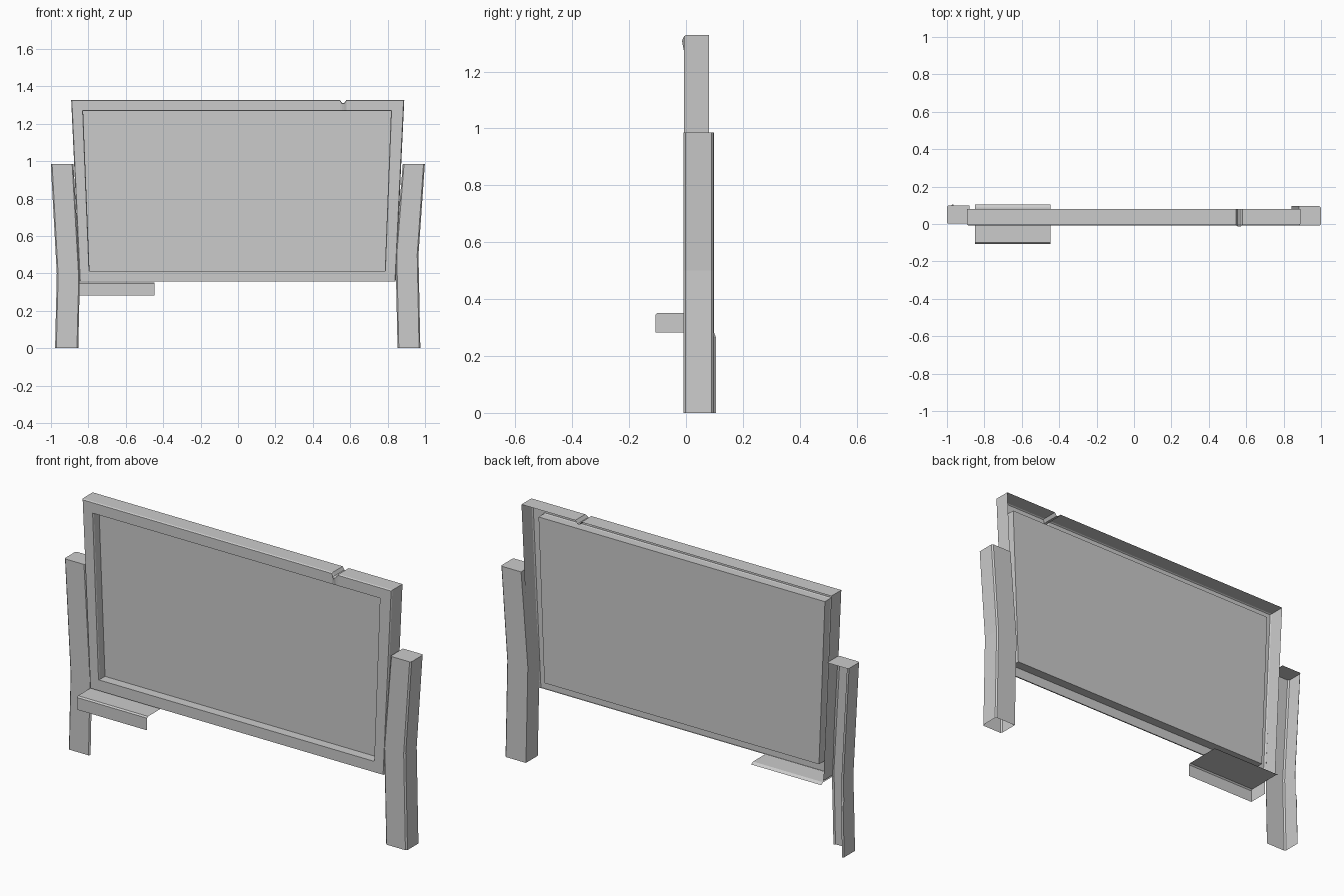
import bpy

if "Cube" in bpy.data.objects:
    bpy.data.objects.remove(bpy.data.objects["Cube"])


def make(name, verts, faces):
    me = bpy.data.meshes.new(name)
    me.from_pydata(verts, [], faces)
    me.validate()
    ob = bpy.data.objects.new(name, me)
    bpy.context.collection.objects.link(ob)
    return ob


def skin(name, rows, closed=False):
    """Bridge a list of equal-length point rows."""
    n = len(rows[0])
    verts = [p for r in rows for p in r]
    faces = []
    for i in range(len(rows) - 1):
        for j in range(n if closed else n - 1):
            k = (j + 1) % n
            faces.append((i * n + j, i * n + k, (i + 1) * n + k, (i + 1) * n + j))
    return make(name, verts, faces)


def at_y(pts, y):
    return [(x, y, z) for x, z in pts]


# Frame: open-backed shell, outline runs from bottom left over the top, with a notch
outer = [(-.847, .357), (-.892, 1.328), (.545, 1.328), (.555, 1.312), (.568, 1.312),
         (.58, 1.328), (.889, 1.328), (.843, .357)]
inner = [(-.797, .413), (-.831, 1.27), (.545, 1.27), (.555, 1.27), (.568, 1.27),
         (.58, 1.27), (.821, 1.27), (.788, .413)]
FRONT, PANEL = -.007, .042


def inset(pts, d):
    return [(x + d if x < -.7 else x - d if x > .7 else x, z - d if z > .8 else z)
            for x, z in pts]


# Outer walls (left, top, right), bottom left open
skin("frame_outer_walls", [at_y(outer, .081), at_y(outer, FRONT + .006)])

# Front border with bevelled edge and shallow recess walls
front = [(x, -.014 if .55 < x < .57 else FRONT, z) for x, z in inset(outer, .004)]
skin("frame_border", [at_y(outer, FRONT + .006), front, at_y(inner, FRONT),
                      at_y(inset(inner, .003), FRONT + .006),
                      at_y(inset(inner, .003), PANEL)], closed=True)

# Board closing the recess
b = inset(inner, .003)
make("board_panel", at_y([b[0], b[1], b[6], b[7]], PANEL), [(0, 1, 2, 3)])


# Posts: slightly bent sections with chamfered corners
def section(z, xo, xi, yf, yb):
    s = 1 if xi > xo else -1
    c = .007
    return [(xi, yb, z), (xi, yf + c, z), (xi - s * c, yf, z), (xo + s * c, yf, z),
            (xo, yf + c, z), (xo, yb - c, z), (xo + s * c, yb, z)]


right = [section(*a) for a in [(0, .975, .853, -.008, .096),
                               (.5, .965, .842, -.008, .096),
                               (.985, .999, .881, -.008, .096)]]
skin("right_post", right, closed=True)

# Left post has only front, outer side and top cap
left = [section(*a) for a in [(0, -.978, -.854, .002, .105),
                              (.265, -.972, -.848, .002, .105),
                              (.285, -.971, -.847, .002, .098),
                              (.4, -.969, -.846, .002, .098),
                              (.985, -1.001, -.88, .002, .098)]]
skin("left_post", [r[1:7] for r in left])
for name, rows in (("left_post_cap", left), ("right_post_cap", right)):
    make(name, rows[-1], [tuple(range(7))])

# Tray: thin bent sheet under the frame, with a front lip and one closed end
profile = [(-.107, .282), (-.107, .345), (-.1, .352), (.088, .352), (.104, .343)]
skin("tray", [[(x, y, z) for y, z in profile] for x in (-.85, -.447)])
make("tray_end", [(-.85, y, z) for y, z in profile[:3] + [(.0, .352), (.0, .282)]],
     [(0, 1, 2, 3, 4)])
